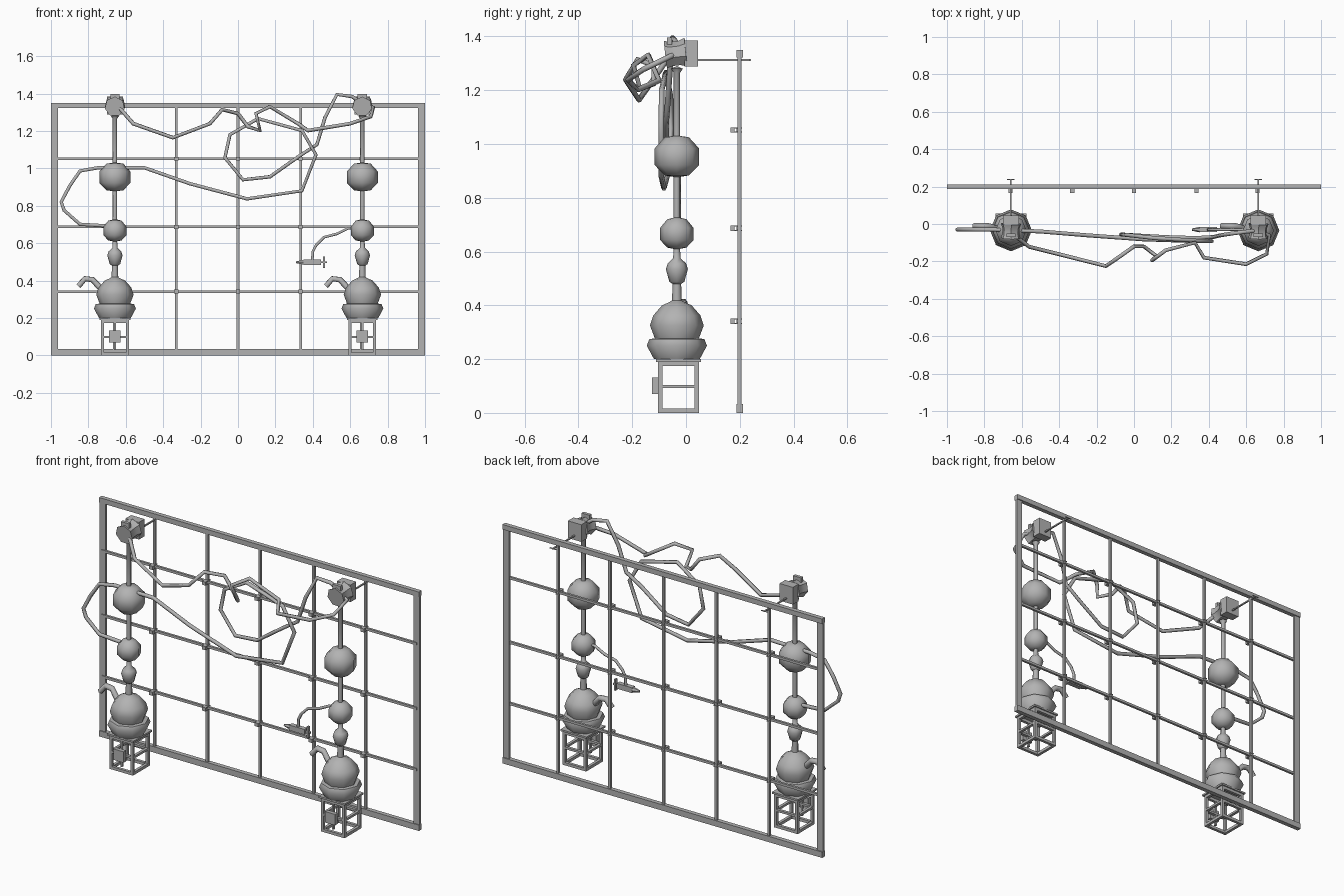
import bpy, bmesh, math
from mathutils import Matrix, Vector

cube = bpy.data.objects.get("Cube")
if cube:
    bpy.data.objects.remove(cube, do_unlink=True)

grey = bpy.data.materials.new("plain grey")
grey.use_nodes = True
colour = (0.45, 0.45, 0.45, 1)
grey.diffuse_color = colour
grey.node_tree.nodes["Principled BSDF"].inputs["Base Color"].default_value = colour


def add(name, data):
    ob = bpy.data.objects.new(name, data)
    data.materials.append(grey)
    bpy.context.collection.objects.link(ob)
    return ob


def from_bmesh(name, bm):
    bmesh.ops.recalc_face_normals(bm, faces=bm.faces)
    me = bpy.data.meshes.new(name)
    bm.to_mesh(me)
    bm.free()
    return add(name, me)


def boxes(name, spans):
    """One object from boxes, each given as (x0, x1, y0, y1, z0, z1)."""
    bm = bmesh.new()
    for x0, x1, y0, y1, z0, z1 in spans:
        mid = Vector((x0 + x1, y0 + y1, z0 + z1)) / 2
        size = Matrix.Diagonal((x1 - x0, y1 - y0, z1 - z0, 1))
        bmesh.ops.create_cube(bm, size=1, matrix=Matrix.Translation(mid) @ size)
    return from_bmesh(name, bm)


def lathe(name, profile, location, sides=8, sharp=50):
    bm = bmesh.new()
    verts = [bm.verts.new((r, 0, z)) for r, z in profile]
    edges = [bm.edges.new(pair) for pair in zip(verts, verts[1:])]
    bmesh.ops.spin(bm, geom=verts + edges, axis=(0, 0, 1), cent=(0, 0, 0),
                   angle=math.tau, steps=sides, use_duplicate=False)
    bmesh.ops.remove_doubles(bm, verts=bm.verts, dist=0.0005)
    ob = from_bmesh(name, bm)
    ob.location = location
    bpy.ops.object.select_all(action='DESELECT')
    ob.select_set(True)
    bpy.context.view_layer.objects.active = ob
    bpy.ops.object.shade_smooth_by_angle(angle=math.radians(sharp))
    return ob


def hose(name, points, radius):
    cu = bpy.data.curves.new(name, 'CURVE')
    cu.dimensions = '3D'
    cu.bevel_depth = radius
    cu.bevel_resolution = 1
    cu.use_fill_caps = True
    line = cu.splines.new('POLY')
    line.points.add(len(points) - 1)
    for p, co in zip(line.points, points):
        p.co = (*co, 1)
    return add(name, cu)


# Wall frame and its grid of thin bars
boxes("wall_frame", [
    (-1, 1, .187, .212, 0, .033), (-1, 1, .187, .212, 1.322, 1.35),
    (-1, -.963, .192, .206, 0, 1.35), (.963, 1, .192, .206, 0, 1.35)])
columns = (-.66, -.33, 0, .335, .66)
rows = (.341, .687, 1.052)
boxes("grid_uprights", [(x - .007, x + .007, .192, .206, .03, 1.325) for x in columns])
boxes("grid_crossbars", [(-.985, .985, .187, .2, z - .007, z + .007) for z in rows])

# Clips open at the back, gripping each crossing
clips = []
for x in columns:
    for z in rows:
        clips.append((x - .011, x + .011, .165, .18, z - .01, z + .01))
        clips += [(x - .011, x + .011, .18, .209, z + s - .002, z + s + .002)
                  for s in (-.008, .008)]
boxes("grid_clips", clips)

# Tower profiles: bowl, stacked bulbs on a pole, and the head drum
BOWL = [(0, .2), (.085, .2), (.112, .25), (.102, .275), (0, .283)]
STACK = [(0, .27), (.08, .272), (.1, .325), (.088, .362), (.055, .4), (.03, .411),
         (.018, .418), (.016, .48), (.028, .488), (.041, .535), (.034, .556),
         (.014, .575), (.012, .61), (.036, .615), (.062, .643), (.062, .688),
         (.036, .72), (.012, .726), (.012, .878), (.045, .883), (.083, .922),
         (.083, .983), (.045, 1.025), (.012, 1.03), (.012, 1.265),
         (.022, 1.28), (0, 1.29)]
DRUM = [(0, -.035), (.056, -.035), (.047, -.01), (.047, .02), (.054, .042), (0, .042)]
Y = -.034


def tower(side, x):
    lathe(side + "_bowl", BOWL, (x, Y, 0))
    lathe(side + "_bulb_stack", STACK, (x, Y, 0))

    # Open cage stand
    w, t, y0, y1, top = .074, .016, -.104, .048, .19
    bars = []
    for z, h in ((0, t), (.092, .012), (top - t, t)):
        for y in (y0, y1 - t):
            bars.append((x - w, x + w, y, y + t, z, z + h))
        for s in (x - w, x + w - t):
            bars.append((s, s + t, y0, y1, z, z + h))
    for s in (x - w, x + w - t):
        for y in (y0, y1 - t):
            bars.append((s, s + t, y, y + t, 0, top))
    boxes(side + "_cage", bars)
    boxes(side + "_stand_plate", [(x - .082, x + .082, -.112, .055, .19, .2)])
    boxes(side + "_valve_box", [
        (x - .031, x + .031, -.127, -.104, .07, .132),
        (x - .005, x + .005, -.104, -.09, .03, .18)])

    # Bent spout
    hose(side + "_spout", [(x + a, b, z) for a, b, z in (
        (-.06, -.03, .34), (-.095, -.02, .378), (-.12, -.012, .405),
        (-.16, -.01, .41), (-.195, -.01, .37))], .0165)

    # Head: box behind, flared drum and small lid in front
    boxes(side + "_head_box", [(x - .042, x + .042, -.005, .045, 1.288, 1.385)])
    drum = lathe(side + "_head_drum", DRUM, (x, -.034, 1.335), sides=7, sharp=30)
    drum.rotation_euler = (math.pi / 2 + .12, .25, 0)
    boxes(side + "_head_lid", [(x - .025, x + .025, -.07, -.052, 1.37, 1.397)])

    # Tie rod through the wall frame
    boxes(side + "_tie_rod", [
        (x - .004, x + .004, 0, .24, 1.309, 1.316),
        (x - .02, x + .02, .236, .241, 1.311, 1.315)])


tower("right", -.658)
tower("left", .665)

# Long looping hose from the right bulb to the left head
hose("looping_hose", [
    (-.68, -.03, .691), (-.845, -.03, .701), (-.93, -.03, .776), (-.945, -.03, .821),
    (-.9, -.03, .906), (-.845, -.03, .986), (-.75, -.03, 1.003), (-.5, -.04, 1.003),
    (-.257, -.06, .918), (.048, -.082, .837), (.342, -.092, .88), (.417, -.092, 1.073),
    (.342, -.09, 1.202), (.107, -.075, 1.266), (-.043, -.058, 1.18), (-.07, -.056, 1.057),
    (.027, -.062, .939), (.171, -.07, .955), (.331, -.075, 1.068), (.422, -.07, 1.127),
    (.465, -.06, 1.271), (.529, -.05, 1.395), (.61, -.04, 1.384), (.66, -.035, 1.35)], .0105)

# Sagging hose between both heads
hose("sagging_hose", [
    (-.64, -.06, 1.331), (-.56, -.122, 1.239), (-.348, -.175, 1.164), (-.15, -.225, 1.239),
    (-.085, -.18, 1.314), (0, -.12, 1.293), (.053, -.12, 1.223), (.118, -.17, 1.202),
    (.096, -.195, 1.293), (.17, -.14, 1.33), (.326, -.1, 1.236), (.374, -.18, 1.202),
    (.6, -.215, 1.239), (.71, -.16, 1.277), (.724, -.06, 1.325), (.67, -.04, 1.336)], .0105)

# Hanging nozzle on a short hose
hose("nozzle_hose", [(.66, Y, .685), (.59, -.03, .68), (.53, -.03, .65),
                     (.46, -.03, .632), (.418, -.03, .59), (.4, -.03, .555),
                     (.397, -.03, .505)], .008)
boxes("nozzle_body", [(.35, .445, -.043, -.017, .483, .513),
                      (.445, .475, -.035, -.025, .493, .503),
                      (.455, .465, -.038, -.022, .466, .53)])
bm = bmesh.new()
bmesh.ops.create_cone(bm, cap_ends=True, segments=6, radius1=.015, radius2=.006, depth=.04,
                      matrix=Matrix.Translation((.331, -.03, .498))
                      @ Matrix.Rotation(-math.pi / 2, 4, 'Y'))
from_bmesh("nozzle_tip", bm)
